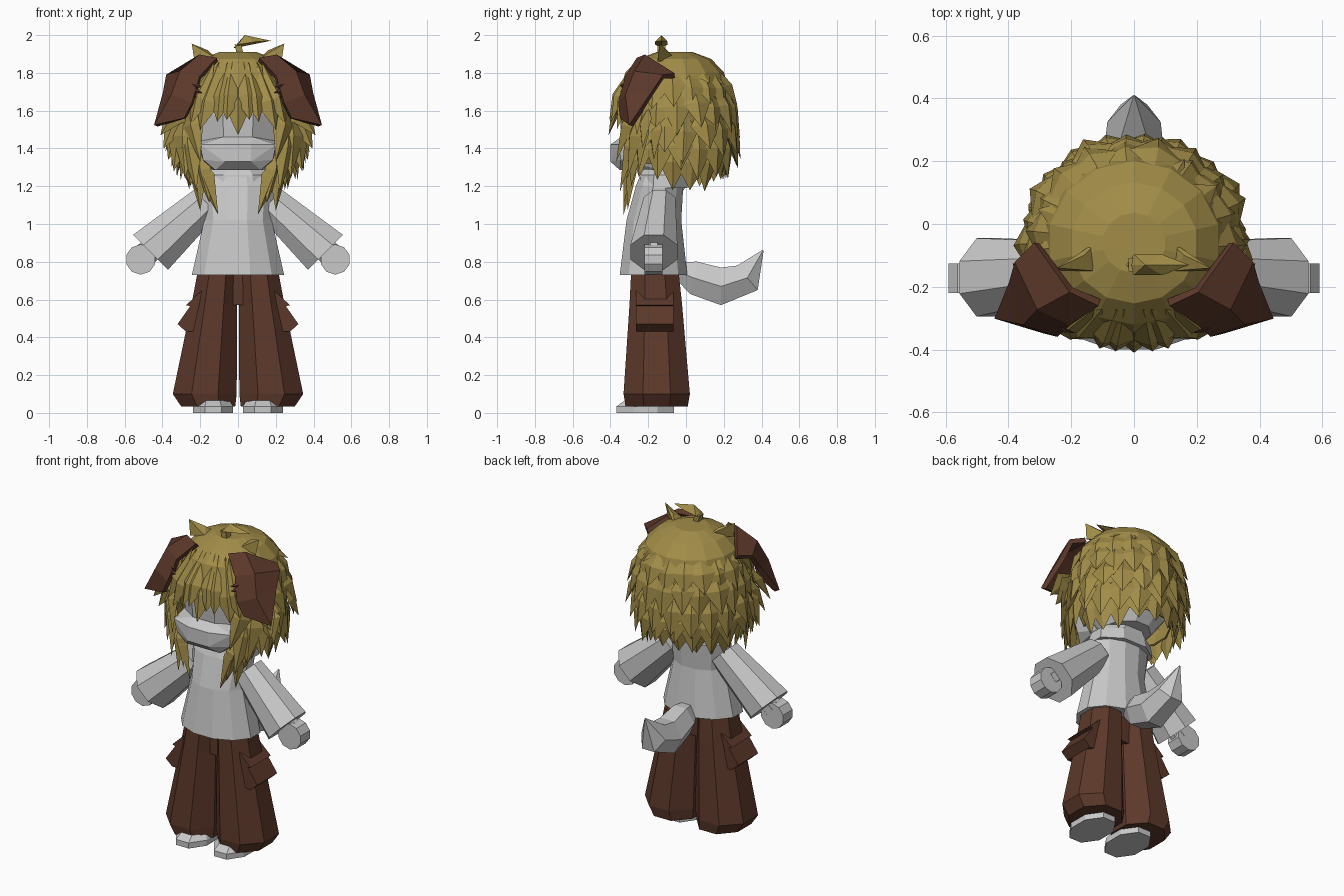
import bpy, bmesh, math, random
from mathutils import Vector as V

random.seed(4)
if "Cube" in bpy.data.objects:
    bpy.data.objects.remove(bpy.data.objects["Cube"])


def material(name, rgb):
    m = bpy.data.materials.new(name)
    m.use_nodes = True
    m.diffuse_color = (*rgb, 1)
    m.node_tree.nodes["Principled BSDF"].inputs["Base Color"].default_value = (*rgb, 1)
    return m


GREY = material("light grey", (0.58, 0.58, 0.58))
GOLD = material("golden hair", (0.36, 0.265, 0.065))
BROWN = material("dark brown", (0.108, 0.04, 0.023))


def finish(name, bm, mat, mirror=False, thick=0):
    bmesh.ops.recalc_face_normals(bm, faces=bm.faces)
    me = bpy.data.meshes.new(name)
    bm.to_mesh(me)
    bm.free()
    me.materials.append(mat)
    ob = bpy.data.objects.new(name, me)
    bpy.context.collection.objects.link(ob)
    if thick:
        s = ob.modifiers.new("Thickness", "SOLIDIFY")
        s.thickness = thick
        s.offset = 0
    if mirror:
        ob.modifiers.new("Mirror", "MIRROR")
    return ob


def ring(c, u, v, n, phase=0.0):
    angles = [2 * math.pi * (i + phase) / n for i in range(n)]
    return [V(c) + V(u) * math.cos(a) + V(v) * math.sin(a) for a in angles]


def flat_ring(x, y, z, rx, ry, n, phase=0.5):
    return ring((x, y, z), (rx, 0, 0), (0, ry, 0), n, phase)


def loft(bm, rings):
    rows = [[bm.verts.new(p) for p in r] for r in rings]
    n = len(rows[0])
    for a, b in zip(rows, rows[1:]):
        for i in range(n):
            j = (i + 1) % n
            bm.faces.new((a[i], a[j], b[j], b[i]))
    bm.faces.new(rows[0])
    bm.faces.new(rows[-1])
    return bm


def hull(bm, points):
    verts = [bm.verts.new(p) for p in points]
    res = bmesh.ops.convex_hull(bm, input=verts)
    bmesh.ops.delete(bm, geom=[g for g in res["geom_interior"] if g.is_valid], context="VERTS")


def shard(bm, root, tip, width, out, depth=0.03, belly=0.4):
    """Pointed lock of hair with a raised ridge."""
    root, tip, out = V(root), V(tip), V(out).normalized()
    side = (tip - root).cross(out).normalized() * width / 2
    mid = root.lerp(tip, belly)
    top, end = bm.verts.new(root), bm.verts.new(tip)
    belt = [bm.verts.new(p) for p in (mid - side, mid + out * depth, mid + side, mid - out * depth * 0.5)]
    for i in range(4):
        a, b = belt[i], belt[(i + 1) % 4]
        bm.faces.new((top, a, b))
        bm.faces.new((end, b, a))


# Shirt with flared hem and collar
finish("shirt", loft(bmesh.new(), [
    flat_ring(0, -0.172, 0.73, 0.253, 0.185, 12),
    flat_ring(0, -0.17, 1.02, 0.185, 0.15, 12),
    flat_ring(0, -0.14, 1.2, 0.2, 0.13, 12),
    flat_ring(0, -0.13, 1.25, 0.17, 0.12, 12)]), GREY)
finish("collar", loft(bmesh.new(), [
    flat_ring(0, -0.12, 1.19, 0.21, 0.14, 8),
    flat_ring(0, -0.12, 1.26, 0.2, 0.13, 8),
    flat_ring(0, -0.11, 1.3, 0.14, 0.12, 8)]), GREY)
finish("neck", loft(bmesh.new(), [
    flat_ring(0, -0.11, z, 0.1, 0.1, 8) for z in (1.25, 1.42)]), GREY)

# Flared sleeves and mitten hands
across = V((0.7, 0, 0.7))
finish("sleeves", loft(bmesh.new(), [
    ring((0.17, -0.14, 1.115), across * 0.1, (0, 0.09, 0), 8, 0.5),
    ring((0.463, -0.17, 0.85), across * 0.143, (0, 0.135, 0), 8, 0.5)]), GREY, True)
bm = bmesh.new()
loft(bm, [ring((0.515, y, 0.812), (0.08, 0, 0), (0, 0, 0.08), 10, 0.5) for y in (-0.22, -0.125)])
loft(bm, [ring(c, across * 0.07, (0, 0.05, 0), 8, 0.5)
          for c in ((0.42, -0.17, 0.9), (0.5, -0.17, 0.83))])
finish("hands", bm, GREY, True)

# Wide trousers, side pockets and shoes
finish("trouser_legs", loft(bmesh.new(), [
    flat_ring(0.106, -0.165, 0.76, 0.114, 0.135, 8),
    flat_ring(0.125, -0.16, 0.58, 0.13, 0.15, 8),
    flat_ring(0.176, -0.155, 0.1, 0.183, 0.19, 8),
    flat_ring(0.158, -0.155, 0.035, 0.155, 0.178, 8)]), BROWN, True)
finish("trouser_seat", loft(bmesh.new(), [
    flat_ring(0, -0.16, z, 0.18, 0.09, 8) for z in (0.57, 0.76)]), BROWN)
bm = bmesh.new()
for profile in (((0.19, 0.65), (0.275, 0.57), (0.19, 0.55)),
                ((0.2, 0.58), (0.25, 0.57), (0.32, 0.47), (0.275, 0.43), (0.2, 0.43))):
    hull(bm, [(x, y, z) for x, z in profile for y in (-0.265, -0.065)])
finish("pockets", bm, BROWN, True)
finish("shoes", loft(bmesh.new(), [
    flat_ring(0.132, -0.215, 0, 0.115, 0.165, 8),
    flat_ring(0.132, -0.215, 0.035, 0.115, 0.165, 8),
    flat_ring(0.132, -0.2, 0.065, 0.095, 0.135, 8)]), GREY, True)

# Upturned tail
tail = [(-0.06, 0.755, 0.04, 0), (0.04, 0.715, 0.088, 0.2), (0.185, 0.67, 0.1, 0.0),
        (0.325, 0.715, 0.085, -0.7), (0.408, 0.86, 0.004, -0.7)]
finish("tail", loft(bmesh.new(), [
    ring((0, y, z), (r, 0, 0), V((0, math.sin(t), math.cos(t))) * r * 1.15, 6)
    for y, z, r, t in tail]), GREY)

# Head with a blunt muzzle
finish("head", loft(bmesh.new(), [
    flat_ring(0, -0.1, 1.29, 0.15, 0.18, 10, 0),
    flat_ring(0, -0.09, 1.4, 0.24, 0.26, 10, 0),
    flat_ring(0, -0.09, 1.58, 0.26, 0.275, 10, 0),
    flat_ring(0, -0.08, 1.75, 0.22, 0.23, 10, 0),
    flat_ring(0, -0.07, 1.85, 0.1, 0.1, 10, 0)]), GREY)
bm = bmesh.new()
hull(bm, [(s * x, y, z) for s in (-1, 1) for x, y, z in (
    (0.07, -0.4, 1.42), (0.07, -0.4, 1.33), (0.2, -0.355, 1.42), (0.185, -0.345, 1.34),
    (0.12, -0.35, 1.285), (0.08, -0.345, 1.46), (0.22, -0.2, 1.44), (0.15, -0.15, 1.29))])
finish("muzzle", bm, GREY)

# Hair cap, open at the face
CY = -0.06


def around(angle, r, z):
    """Point around the head; angle 0 is the front."""
    return V((r * math.sin(angle), CY - 0.95 * r * math.cos(angle), z))


cap = loft(bmesh.new(), [
    flat_ring(0, CY, z, r, r * 0.95, 14)
    for r, z in ((0.1, 1.905), (0.2, 1.87), (0.27, 1.8), (0.295, 1.72),
                 (0.31, 1.6), (0.305, 1.46), (0.25, 1.32))])
bmesh.ops.delete(cap, context="FACES", geom=[
    f for f in cap.faces if f.calc_center_median().z < 1.34
    or (f.calc_center_median().z < 1.67 and f.calc_center_median().y < -0.2)])
finish("hair_cap", cap, GOLD, thick=0.01)

# Overlapping tiers of broad spikes around sides and back
bm = bmesh.new()
tiers = [(0.11, 1.895, 0.315, 1.71, 11, 50), (0.25, 1.82, 0.345, 1.59, 13, 58),
         (0.285, 1.74, 0.37, 1.47, 14, 55), (0.3, 1.62, 0.375, 1.36, 14, 52),
         (0.3, 1.52, 0.345, 1.27, 13, 55), (0.28, 1.44, 0.27, 1.2, 10, 78)]
for k, (r0, z0, r1, z1, n, start) in enumerate(tiers):
    for i in range(n):
        a = math.radians(start + (360 - 2 * start) * (i + 0.5 * (k % 2)) / (n - 0.5))
        j = random.uniform(-0.04, 0.04)
        shard(bm, around(a, r0, z0), around(a + j, r1 + j * 0.4, z1 + j),
              random.uniform(0.14, 0.18), around(a, 1, z0) - V((0, CY, z0 - 0.2)), 0.03, 0.45)
finish("hair_spikes", bm, GOLD)

# Fringe over the forehead
bm = bmesh.new()
for x, z, w in ((0, 1.47, 0.14), (0.06, 1.55, 0.14), (0.11, 1.54, 0.13),
                (0.2, 1.5, 0.15), (0.25, 1.53, 0.13)):
    for s in ((-1, 1) if x else (1,)):
        y = -0.41 + 1.1 * x * x
        shard(bm, (s * x * 0.5, -0.27, 1.86), (s * x, y, z), w, (s * x, -0.4, 0.15), 0.04, 0.6)
finish("fringe", bm, GOLD)

# Cheek tufts and long front locks
bm = bmesh.new()
for root, tip, w in (
        ((0.21, -0.28, 1.38), (0.105, -0.33, 1.05), 0.1), ((0.21, -0.28, 1.4), (0.15, -0.33, 1.11), 0.1),
        ((0.22, -0.27, 1.42), (0.2, -0.31, 1.07), 0.11), ((0.26, -0.26, 1.44), (0.25, -0.29, 1.2), 0.12),
        ((0.26, -0.27, 1.66), (0.2, -0.37, 1.33), 0.12), ((0.27, -0.26, 1.58), (0.22, -0.35, 1.17), 0.13),
        ((0.28, -0.24, 1.62), (0.28, -0.31, 1.24), 0.15), ((0.28, -0.22, 1.6), (0.34, -0.25, 1.28), 0.16),
        ((0.28, -0.2, 1.62), (0.395, -0.23, 1.4), 0.15), ((0.29, -0.15, 1.58), (0.37, -0.17, 1.34), 0.15),
        ((0.28, -0.24, 1.65), (0.41, -0.26, 1.47), 0.13)):
    shard(bm, root, tip, w, (0.5, -1, 0), 0.035)
finish("front_locks", bm, GOLD, True)

# Crown tufts and the curled strand on top
bm = bmesh.new()
hull(bm, [(0.11, -0.05, 1.87), (0.12, -0.15, 1.88), (0.23, -0.15, 1.86),
          (0.16, -0.1, 1.92), (0.245, -0.14, 1.955)])
finish("crown_tufts", bm, GOLD, True)
bm = bmesh.new()
hull(bm, [(-0.025, -0.13, 1.93), (0.035, -0.13, 2.0), (0.175, -0.13, 1.97)]
     + [(x, -0.13 + s, z) for x, z in ((0, 1.95), (0.09, 1.965)) for s in (-0.033, 0.033)])
loft(bm, [flat_ring(x, -0.13, z, 0.025, 0.03, 4) for x, z in ((0.015, 1.88), (0.0, 1.95))])
finish("top_strand", bm, GOLD)

# Folded floppy ears
bm = bmesh.new()
pts = [(0.11, -0.25, 1.87), (0.2, -0.21, 1.885), (0.31, -0.06, 1.785),
       (0.2, -0.31, 1.775), (0.3, -0.265, 1.8), (0.37, -0.12, 1.78),
       (0.24, -0.345, 1.64), (0.345, -0.31, 1.68), (0.385, -0.18, 1.69),
       (0.28, -0.335, 1.56), (0.435, -0.29, 1.52)]
v = [bm.verts.new(p) for p in pts]
for f in ((0, 1, 4, 3), (1, 2, 5, 4), (3, 4, 7, 6), (4, 5, 8, 7), (6, 7, 10, 9), (7, 8, 10)):
    bm.faces.new([v[i] for i in f])
finish("ears", bm, BROWN, True, 0.03)

# Ragged fur on the inner ear edge
bm = bmesh.new()
for z in (1.68, 1.71, 1.74):
    shard(bm, (0.24, -0.33, z), (0.19, -0.345, z - 0.015), 0.025, (0, -1, 0), 0.01)
finish("ear_fur", bm, BROWN, True)
